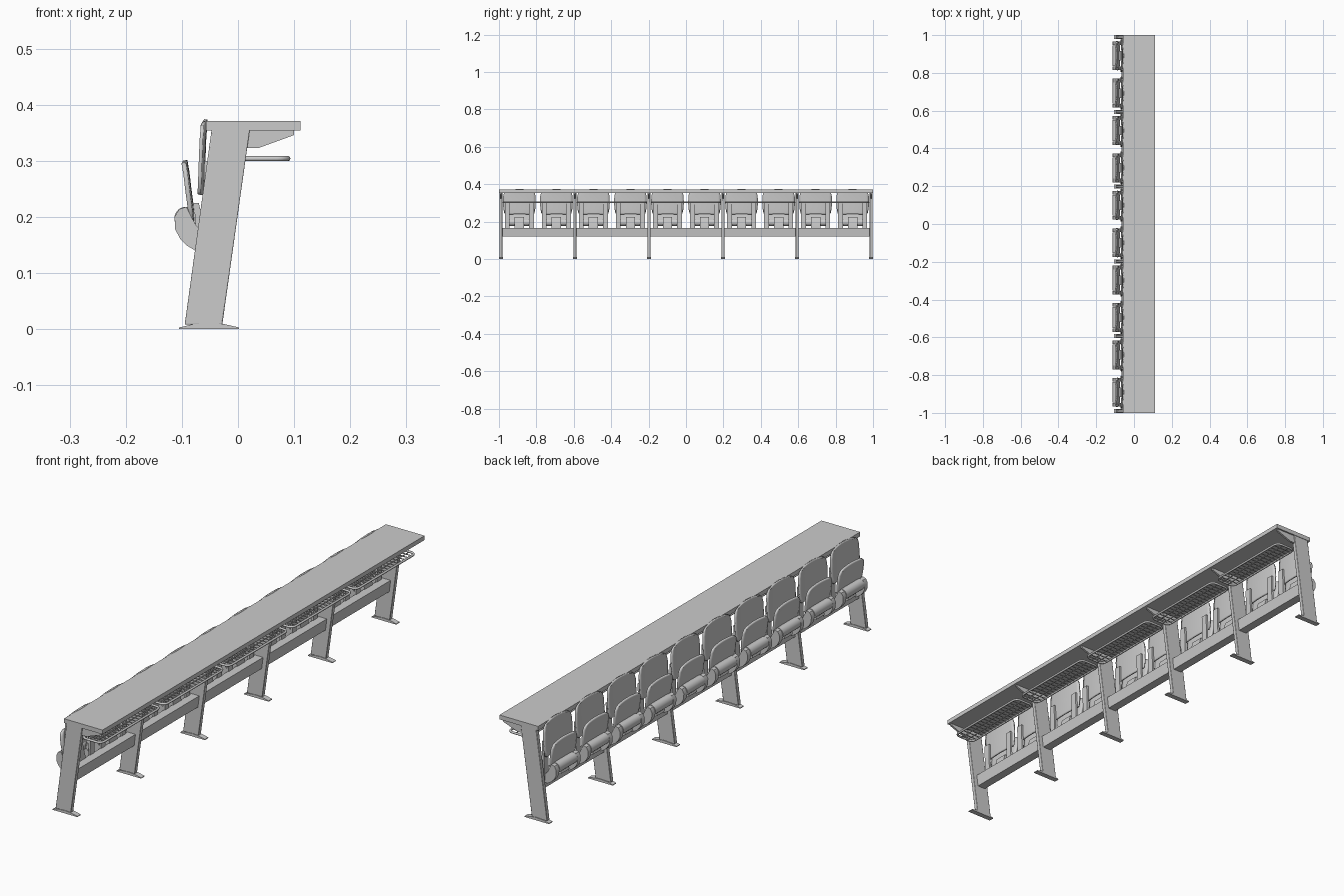
import bpy, bmesh, math

if "Cube" in bpy.data.objects:
    bpy.data.objects.remove(bpy.data.objects["Cube"])

PITCH = 0.396                                   # leg spacing
LEGS = [PITCH * (i - 2.5) for i in range(6)]
BAYS = [PITCH * (i - 2) for i in range(5)]
SEATS = [0.198 * (i - 4.5) for i in range(10)]


def add(name, data, y=0.0):
    ob = bpy.data.objects.new(name, data)
    ob.location.y = y
    bpy.context.collection.objects.link(ob)
    return ob


def repeat(name, data, ys, setup=None):
    for y in ys:
        ob = add(name, data, y)
        if setup:
            setup(ob)


def smooth(ob, angle=35):
    bpy.ops.object.select_all(action='DESELECT')
    bpy.context.view_layer.objects.active = ob
    ob.select_set(True)
    bpy.ops.object.shade_smooth_by_angle(angle=math.radians(angle))


def prisms(name, parts):
    """Mesh of x-z outlines extruded along y; parts = (points, y0, y1)."""
    bm = bmesh.new()
    for pts, y0, y1 in parts:
        f = bm.faces.new([bm.verts.new((x, y0, z)) for x, z in pts])
        ext = bmesh.ops.extrude_face_region(bm, geom=[f])['geom']
        for v in ext:
            if isinstance(v, bmesh.types.BMVert):
                v.co.y = y1
    bmesh.ops.recalc_face_normals(bm, faces=bm.faces)
    me = bpy.data.meshes.new(name)
    bm.to_mesh(me)
    bm.free()
    return me


def panel(name, rows, bow, arch, cols=12):
    """Curved shell; rows = (x, z, half width) from bottom to top."""
    bm = bmesh.new()
    grid = []
    for k, (x, z, w) in enumerate(rows):
        t = k / (len(rows) - 1)
        line = []
        for i in range(cols + 1):
            u = 2 * i / cols - 1
            line.append(bm.verts.new((x + bow * u * u, w * u, z - arch * t * u * u)))
        grid.append(line)
    for a, b in zip(grid, grid[1:]):
        for i in range(cols):
            bm.faces.new((a[i], a[i + 1], b[i + 1], b[i]))
    me = bpy.data.meshes.new(name)
    bm.to_mesh(me)
    bm.free()
    return me


def shell(thick):
    def setup(ob):
        m = ob.modifiers.new("Thickness", 'SOLIDIFY')
        m.thickness = thick
        m.offset = 0
        smooth(ob)
    return setup


def wires(name, paths, radius):
    """Round wire; paths = (points, closed)."""
    cu = bpy.data.curves.new(name, 'CURVE')
    cu.dimensions = '3D'
    cu.bevel_depth = radius
    cu.bevel_resolution = 2
    cu.use_fill_caps = True
    for pts, closed in paths:
        sp = cu.splines.new('POLY')
        sp.points.add(len(pts) - 1)
        for p, c in zip(sp.points, pts):
            p.co = (*c, 1)
        sp.use_cyclic_u = closed
    return cu


# Long desk top
add("desk_top", prisms("desk_top", [([(-0.057, 0.354), (0.111, 0.354), (0.111, 0.371), (-0.057, 0.371)], -1, 1)]))

# Leaning legs with desk brackets and domed feet
leg = prisms("leg", [([(-0.095, 0.008), (-0.028, 0.008), (0.021, 0.356), (-0.047, 0.356)], -0.008, 0.008)])


def soften(ob):
    m = ob.modifiers.new("Soft edges", 'BEVEL')
    m.width = 0.002
    m.segments = 2
    smooth(ob)


repeat("leg", leg, LEGS, soften)
bracket = prisms("desk_bracket", [([(0.012, 0.323), (0.037, 0.323), (0.1, 0.346), (0.1, 0.356), (0.012, 0.356)], -0.004, 0.004)])
repeat("desk_bracket", bracket, LEGS)
foot = prisms("foot", [([(-0.105, 0), (0.002, 0), (0.002, 0.003), (-0.024, 0.009), (-0.05, 0.011),
                         (-0.08, 0.009), (-0.105, 0.003)], -0.0105, 0.0105)])
repeat("foot", foot, LEGS)

# Beam running between the legs
add("beam", prisms("beam", [([(-0.065, 0.12), (-0.03, 0.12), (-0.024, 0.166), (-0.059, 0.166)], -0.985, 0.985)]))

# Wire book racks, one per bay
x0, x1, h, r, z = 0.004, 0.089, 0.184, 0.02, 0.304
loop = []
for cx, cy, a0 in ((x1 - r, h - r, 0), (x0 + r, h - r, 90), (x0 + r, r - h, 180), (x1 - r, r - h, 270)):
    for k in range(5):
        a = math.radians(a0 + 22.5 * k)
        loop.append((cx + r * math.cos(a), cy + r * math.sin(a), z))
repeat("rack_frame", wires("rack_frame", [(loop, True)], 0.0045), BAYS)
bars = [([(x0 - 0.004, -0.16 + 0.02 * i, z), (x1, -0.16 + 0.02 * i, z)], False) for i in range(17)]
bars += [([(x, -h, z - 0.002), (x, h, z - 0.002)], False) for x in (0.032, 0.06)]
repeat("rack_bars", wires("rack_bars", bars, 0.002), BAYS)

# Backrests, with an arched top edge
back = panel("backrest", [(-0.0635, 0.240, 0.072), (-0.063, 0.246, 0.08), (-0.062, 0.27, 0.085),
                          (-0.061, 0.30, 0.087), (-0.0595, 0.34, 0.086), (-0.058, 0.360, 0.081),
                          (-0.0575, 0.369, 0.073), (-0.057, 0.374, 0.058)], -0.006, 0.006)
repeat("backrest", back, SEATS, shell(0.006))

# Folded-up seats
seat = panel("folded_seat", [(-0.079, 0.185, 0.056), (-0.080, 0.192, 0.066), (-0.083, 0.22, 0.074),
                             (-0.087, 0.25, 0.077), (-0.0905, 0.28, 0.076), (-0.093, 0.294, 0.070),
                             (-0.094, 0.301, 0.058)], -0.003, 0.004)
repeat("folded_seat", seat, SEATS, shell(0.008))

# Rounded hinge drum below each seat
drum = prisms("hinge_drum", [([(-0.094 + 0.0195 * math.cos(a), 0.197 + 0.021 * math.sin(a))
                               for a in [math.tau * k / 20 for k in range(20)]], -0.055, 0.055)])
repeat("hinge_drum", drum, SEATS, smooth)

# Curved hinge arms and uprights carrying the backrest
arm = [(-0.092, 0.218), (-0.105, 0.214), (-0.113, 0.2), (-0.112, 0.178), (-0.103, 0.161),
       (-0.091, 0.149), (-0.076, 0.14), (-0.056, 0.14), (-0.055, 0.165), (-0.075, 0.185)]
post = [(-0.064, 0.15), (-0.056, 0.15), (-0.052, 0.30), (-0.06, 0.30)]
stem = [(-0.1, 0.165), (-0.06, 0.145), (-0.055, 0.165), (-0.07, 0.225), (-0.083, 0.225)]
support = prisms("seat_support", [(arm, -0.076, -0.057), (arm, 0.057, 0.076), (post, -0.078, -0.052),
                                  (post, 0.052, 0.078), (stem, -0.025, 0.025)])
repeat("seat_support", support, SEATS, smooth)
